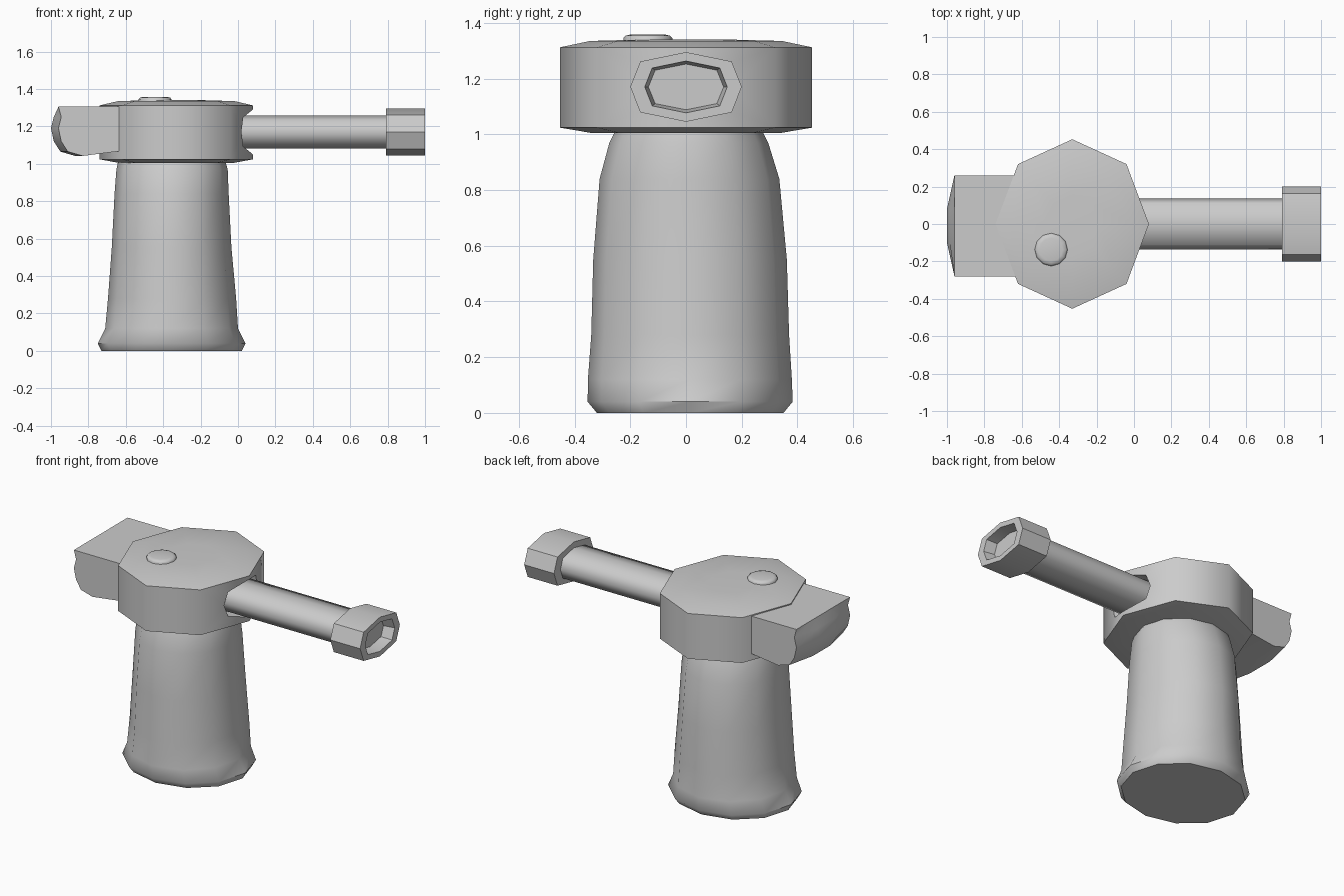
import bpy, bmesh
from math import sin, cos, pi, radians

if "Cube" in bpy.data.objects:
    bpy.data.objects.remove(bpy.data.objects["Cube"])


def make(name, rings, angle=50, caps=True):
    """Skin a list of equal-length vertex rings and close both ends."""
    bm = bmesh.new()
    loops = [[bm.verts.new(p) for p in ring] for ring in rings]
    n = len(loops[0])
    for a, b in zip(loops, loops[1:]):
        for i in range(n):
            j = (i + 1) % n
            bm.faces.new((a[i], a[j], b[j], b[i]))
    if caps:
        bm.faces.new(loops[0])
        bm.faces.new(loops[-1])
    bmesh.ops.recalc_face_normals(bm, faces=bm.faces[:])
    mesh = bpy.data.meshes.new(name)
    bm.to_mesh(mesh)
    bm.free()
    ob = bpy.data.objects.new(name, mesh)
    bpy.context.collection.objects.link(ob)
    smooth(ob, angle)
    return ob


def smooth(ob, angle):
    bpy.ops.object.select_all(action='DESELECT')
    bpy.context.view_layer.objects.active = ob
    ob.select_set(True)
    bpy.ops.object.shade_smooth_by_angle(angle=radians(angle))


def flat_ring(cx, cy, rx, ry, z, n):
    return [(cx + rx * cos(2 * pi * i / n), cy + ry * sin(2 * pi * i / n), z)
            for i in range(n)]


def tube_ring(x, ry, rz):
    """Wide octagon across the barrel axis."""
    shape = [(1, 0), (.82, .73), (0, 1), (-.82, .73),
             (-1, 0), (-.82, -.73), (0, -1), (.82, -.73)]
    return [(x, ry * a, 1.17 + rz * b) for a, b in shape]


# Pedestal: oval column flaring at the foot (z, x0, x1, y0, y1)
rows = [(0, -.73, .02, -.32, .35), (.04, -.75, .04, -.353, .383),
        (.12, -.71, 0, -.352, .38), (.28, -.695, -.01, -.34, .37),
        (.55, -.675, -.035, -.333, .362), (.84, -.66, -.05, -.31, .335),
        (.97, -.65, -.055, -.275, .295), (1.02, -.64, -.07, -.25, .27)]
make("pedestal", [flat_ring((a + b) / 2, (c + d) / 2, (b - a) / 2, (d - c) / 2, z, 12)
                  for z, a, b, c, d in rows])

# Head: octagonal drum with slightly domed top
head = make("head", [flat_ring(-.33, 0, .41 * s, .453 * s, z, 8) for s, z in
                     [(.74, 1.004), (1, 1.024), (1, 1.312), (.76, 1.335), (.35, 1.34)]])

# Socket recess where the barrel enters the head
cutter = make("socket_cutter", [tube_ring(-.02, .15, .095), tube_ring(.1, .2, .125)])
cutter.hide_render = True
mod = head.modifiers.new("socket", 'BOOLEAN')
mod.operation = 'DIFFERENCE'
mod.solver = 'EXACT'
mod.object = cutter
bpy.ops.object.select_all(action='DESELECT')
bpy.context.view_layer.objects.active = head
head.select_set(True)
bpy.ops.object.modifier_move_to_index(modifier="socket", index=0)
bpy.ops.object.modifier_apply(modifier="socket")
bpy.data.objects.remove(cutter)
smooth(head, 50)

# Barrel
make("barrel", [tube_ring(-.1, .135, .0875), tube_ring(.82, .135, .0875)], 60)

# Muzzle: collar with a recessed bore
make("muzzle", [tube_ring(.79, .2, .125), tube_ring(1, .2, .125),
                tube_ring(1, .148, .093), tube_ring(.93, .135, .082)], 40)

# Rear block: side profile swept across y, bowed outward in the middle
profile = [(-.5, 1.305), (-.92, 1.305), (-.945, 1.25), (-.96, 1.19), (-.945, 1.12),
           (-.91, 1.065), (-.83, 1.042), (-.5, 1.085)]
rear = []
for y, bow in [(-.28, 0), (-.1, .04), (.08, .04), (.26, 0)]:
    rear.append([(x - (bow if x < -.6 else 0) - (.04 - bow if 1.3 < z and x < -.6 else 0),
                  y, z) for x, z in profile])
make("rear_block", rear, 40)

# Button on the top
make("top_button", [flat_ring(-.443, -.137, r, r, z, 12) for r, z in
                    [(.088, 1.32), (.088, 1.345), (.08, 1.354), (.062, 1.358)]])
